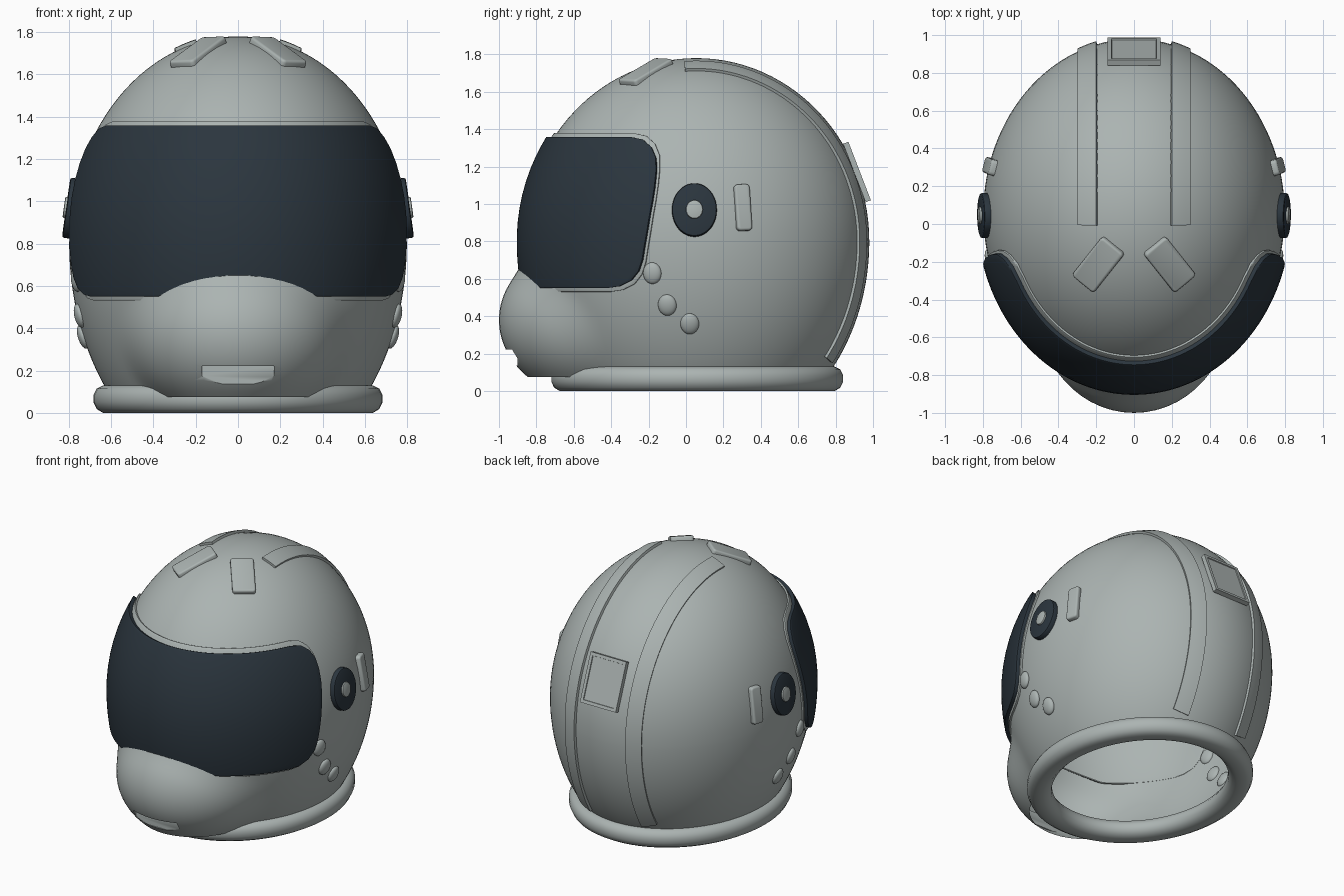
import bpy, bmesh, math
from mathutils import Matrix, Vector

if "Cube" in bpy.data.objects:
    bpy.data.objects.remove(bpy.data.objects["Cube"])

YC, ZC = 0.055, 0.80           # centre of the egg-shaped shell
RX, RY, RZ_UP, RZ_LOW = 0.798, 0.925, 0.98, 1.10
BOTTOM = 0.076
CENTRE = Vector((0, YC, ZC))


def material(name, rgb):
    m = bpy.data.materials.new(name)
    m.diffuse_color = (*rgb, 1)
    m.use_nodes = True
    m.node_tree.nodes["Principled BSDF"].inputs["Base Color"].default_value = m.diffuse_color
    return m


GREY = material("shell grey", (0.41, 0.455, 0.445))
DARK = material("visor dark blue", (0.024, 0.036, 0.048))


def rz(z):
    return RZ_UP if z >= ZC else RZ_LOW


def normal_at(p):
    d = p - CENTRE
    return Vector((d.x / RX**2, d.y / RY**2, d.z / rz(p.z)**2)).normalized()


def side_point(s, y, z):
    q = 1 - ((y - YC) / RY)**2 - ((z - ZC) / rz(z))**2
    return Vector((s * RX * math.sqrt(max(q, 0)), y, z))


def finish(ob, mat, angle=35):
    """Apply modifiers, colour and shade."""
    ob.data.materials.append(mat)
    bpy.ops.object.select_all(action='DESELECT')
    ob.select_set(True)
    bpy.context.view_layer.objects.active = ob
    bpy.ops.object.convert(target='MESH')
    bpy.ops.object.shade_smooth_by_angle(angle=math.radians(angle))
    return ob


def to_object(name, bm):
    me = bpy.data.meshes.new(name)
    bm.to_mesh(me)
    bm.free()
    ob = bpy.data.objects.new(name, me)
    bpy.context.collection.objects.link(ob)
    return ob


def grid(name, rows, close_u=False, close_v=False, outward=True, cap=False):
    """Skin a grid of points."""
    bm = bmesh.new()
    vs = [[bm.verts.new(p) for p in r] for r in rows]
    nr, nc = len(rows), len(rows[0])
    for i in range(nr if close_v else nr - 1):
        for j in range(nc if close_u else nc - 1):
            i2, j2 = (i + 1) % nr, (j + 1) % nc
            bm.faces.new((vs[i][j], vs[i][j2], vs[i2][j2], vs[i2][j]))
    if cap:
        bm.faces.new(vs[-1])
    bmesh.ops.remove_doubles(bm, verts=bm.verts, dist=1e-5)
    if outward and not cap:
        bm.normal_update()
        if sum(f.normal.dot(f.calc_center_median() - CENTRE) for f in bm.faces) < 0:
            bmesh.ops.reverse_faces(bm, faces=bm.faces)
    else:
        bmesh.ops.recalc_face_normals(bm, faces=bm.faces)
    return to_object(name, bm)


def solidify(ob, t, offset):
    m = ob.modifiers.new("thickness", 'SOLIDIFY')
    m.thickness, m.offset = t, offset


def bevel(ob, w, seg=3):
    m = ob.modifiers.new("bevel", 'BEVEL')
    m.width, m.segments, m.limit_method = w, seg, 'ANGLE'
    m.angle_limit = math.radians(50)


# Shell: egg with a chin bulge blended in
def shell_radius(phi, z):
    dx, dy = math.sin(phi), -math.cos(phi)
    e = math.sqrt(max(0, 1 - ((z - ZC) / rz(z))**2))
    a = e / math.hypot(dx / RX, dy / RY)
    q = 1 - ((z - 0.38) / 0.44)**2
    if q <= 0:
        return a
    bx, by, oy = 0.51, 0.55, YC + 0.45
    A, B, C = (dx / bx)**2 + (dy / by)**2, dy * oy / by**2, (oy / by)**2 - q
    disc = B * B - A * C
    if disc <= 0:
        return a
    b, k = (-B + math.sqrt(disc)) / A, 0.09
    h = max(k - abs(a - b), 0) / k
    return max(a, b) + h * h * k / 4


N, rows = 112, []
for i in range(57):
    t = math.pi / 2 * (1 - i / 28) if i <= 28 else -(i - 28) / 28
    row = []
    for j in range(N):
        phi = 2 * math.pi * j / N
        z = ZC + (RZ_UP * math.sin(t) if i <= 28 else t * (ZC - BOTTOM))
        r = 0 if i == 0 else shell_radius(phi, z)
        row.append((r * math.sin(phi), YC - r * math.cos(phi), z))
    rows.append(row)
shell = grid("shell", rows, close_u=True, cap=True)

# Chin vent slot
bpy.ops.mesh.primitive_cube_add(size=1, location=(0, -1.0, 0.18))
cutter = bpy.context.object
cutter.name = "vent_cutter"
cutter.scale = (0.34, 0.20, 0.085)
cutter.hide_render = True
cut = shell.modifiers.new("vent", 'BOOLEAN')
cut.operation, cut.object, cut.solver = 'DIFFERENCE', cutter, 'EXACT'
finish(shell, GREY, 40)
bpy.data.objects.remove(cutter)

# Open the neck hole
bm = bmesh.new()
bm.from_mesh(shell.data)
floor = [f for f in bm.faces if all(v.co.z < BOTTOM + 0.001 for v in f.verts)]
bmesh.ops.delete(bm, geom=floor, context='FACES')
bm.to_mesh(shell.data)
bm.free()

# Neck ring: rounded section swept round an oval
section = [(0.045, 0), (0.015, 0.018), (0, 0.05), (0, 0.085), (0.015, 0.115), (0.045, 0.13),
           (0.10, 0.13), (0.14, 0.11), (0.16, 0.075), (0.155, 0.035), (0.13, 0.01), (0.10, 0)]
rows = [[((0.683 - d) * math.sin(2 * math.pi * j / 96),
          0.06 - (0.78 - d) * math.cos(2 * math.pi * j / 96), z) for j in range(96)]
        for d, z in section]
finish(grid("neck_ring", rows, True, True, outward=False), GREY, 60)

# Visor and its rim: patches wrapped round the front; (height, rear edge y)
EDGE = [(0.55, -0.42), (0.56, -0.355), (0.59, -0.295), (0.64, -0.255), (0.70, -0.235), (0.78, -0.222),
        (0.86, -0.208), (0.94, -0.195), (1.02, -0.18), (1.10, -0.168), (1.18, -0.16), (1.25, -0.162),
        (1.305, -0.185), (1.345, -0.23), (1.36, -0.30)]


def front_patch(name, grow, off, thick, mat):
    rows = []
    for z0, ye in EDGE:
        z = z0 + grow * (z0 - 0.955) / 0.405
        e = math.sqrt(1 - ((z - ZC) / (rz(z) + off))**2)
        pe = math.acos((YC - ye - grow) / ((RY + off) * e))
        row = []
        for u in range(-36, 37):
            x = (RX + off) * e * math.sin(pe * u / 36)
            # lower edge arches up behind the chin
            arch = 0.075 * max(0, 1 - (x / 0.36)**2) * (1.36 - z0) / 0.81
            h = z + arch
            q = 1 - ((h - ZC) / (rz(h) + off))**2 - (x / (RX + off))**2
            row.append((x, YC - (RY + off) * math.sqrt(max(q, 0)), h))
            if math.cos(pe * u / 36) < 0:
                row[-1] = (x, 2 * YC - row[-1][1], h)
        rows.append(row)
    ob = grid(name, rows)
    solidify(ob, thick, -1)
    bevel(ob, 0.007, 2)
    finish(ob, mat)


front_patch("visor_rim", 0.02, 0.012, 0.014, GREY)
front_patch("visor", 0.0, 0.035, 0.034, DARK)

# Twin strips over the crown and down the back
for s in (-1, 1):
    rows = []
    for i in range(61):
        t = math.radians(94 - 131 * i / 60)
        row = []
        for k in range(5):
            x = s * (0.20 + 0.10 * k / 4)
            e = math.sqrt(1 - (x / RX)**2)
            z = (RZ_UP if t >= 0 else RZ_LOW) + 0.018
            row.append((x, YC + (RY + 0.018) * e * math.cos(t), ZC + z * e * math.sin(t)))
        rows.append(row)
    strip = grid("back_strip", rows)
    solidify(strip, 0.02, -1)
    finish(strip, GREY)


def frame_at(p, up, lift=0.0):
    """Matrix lying on the shell: local z outward, local y along up."""
    n = normal_at(p)
    y = (up - n * up.dot(n)).normalized()
    x = y.cross(n)
    m = Matrix((x, y, n)).transposed().to_4x4()
    m.translation = p + n * lift
    return m


def pad(name, p, up, size, lift, round_=0.012):
    bm = bmesh.new()
    bmesh.ops.create_cube(bm, size=1)
    bmesh.ops.scale(bm, vec=size, verts=bm.verts)
    corners = [e for e in bm.edges if abs(e.verts[0].co.z - e.verts[1].co.z) > 1e-4]
    bmesh.ops.bevel(bm, geom=corners, offset=round_ * 1.6, segments=3, profile=0.5, affect='EDGES')
    ob = to_object(name, bm)
    ob.matrix_world = frame_at(p, up, lift)
    bevel(ob, round_)
    finish(ob, GREY)


def disc(name, p, radii, depth, lift, mat, edge):
    bm = bmesh.new()
    bmesh.ops.create_cone(bm, cap_ends=True, segments=40, radius1=1, radius2=1, depth=1)
    bmesh.ops.scale(bm, vec=(*radii, depth), verts=bm.verts)
    ob = to_object(name, bm)
    ob.matrix_world = frame_at(p, Vector((0, 0, 1)), lift)
    bevel(ob, edge, 2)
    finish(ob, mat)


for s in (-1, 1):
    # Slanted crown pads
    x, y = s * 0.19, -0.215
    z = ZC + RZ_UP * math.sqrt(1 - (x / RX)**2 - ((y - YC) / RY)**2)
    pad("crown_pad", Vector((x, y, z)), Vector((s * 0.16, -0.20, -0.09)), (0.15, 0.285, 0.05), -0.009)
    # Ear discs, hubs and upright side pads
    ear = side_point(s, 0.045, 0.967)
    disc("ear_disc", ear, (0.12, 0.143), 0.06, -0.004, DARK, 0.010)
    disc("ear_hub", ear, (0.045, 0.05), 0.06, 0.007, GREY, 0.006)
    pad("side_pad", side_point(s, 0.303, 0.98), Vector((0, -0.03, 1)), (0.084, 0.25, 0.06), -0.004)
    # Cheek buttons
    for y, z in ((-0.18, 0.63), (-0.10, 0.46), (0.02, 0.36)):
        bm = bmesh.new()
        bmesh.ops.create_uvsphere(bm, u_segments=24, v_segments=14, radius=1)
        bmesh.ops.scale(bm, vec=(0.05, 0.058, 0.024), verts=bm.verts)
        ob = to_object("cheek_button", bm)
        ob.matrix_world = frame_at(side_point(s, y, z), Vector((0, 0, 1)), 0.002)
        finish(ob, GREY, 60)

# Rear plate with a stepped inner panel
bm = bmesh.new()
bmesh.ops.create_cube(bm, size=1)
bmesh.ops.scale(bm, vec=(0.28, 0.335, 0.03), verts=bm.verts)
top = [f for f in bm.faces if f.normal.z > 0.9]
bmesh.ops.inset_region(bm, faces=top, thickness=0.03)
bmesh.ops.inset_region(bm, faces=top, thickness=0.002, depth=-0.006)
plate = to_object("rear_plate", bm)
y = YC + RY * math.sqrt(1 - ((1.17 - ZC) / RZ_UP)**2)
plate.matrix_world = frame_at(Vector((0, y, 1.17)), Vector((0, 0, 1)), 0.003)
finish(plate, GREY, 30)
